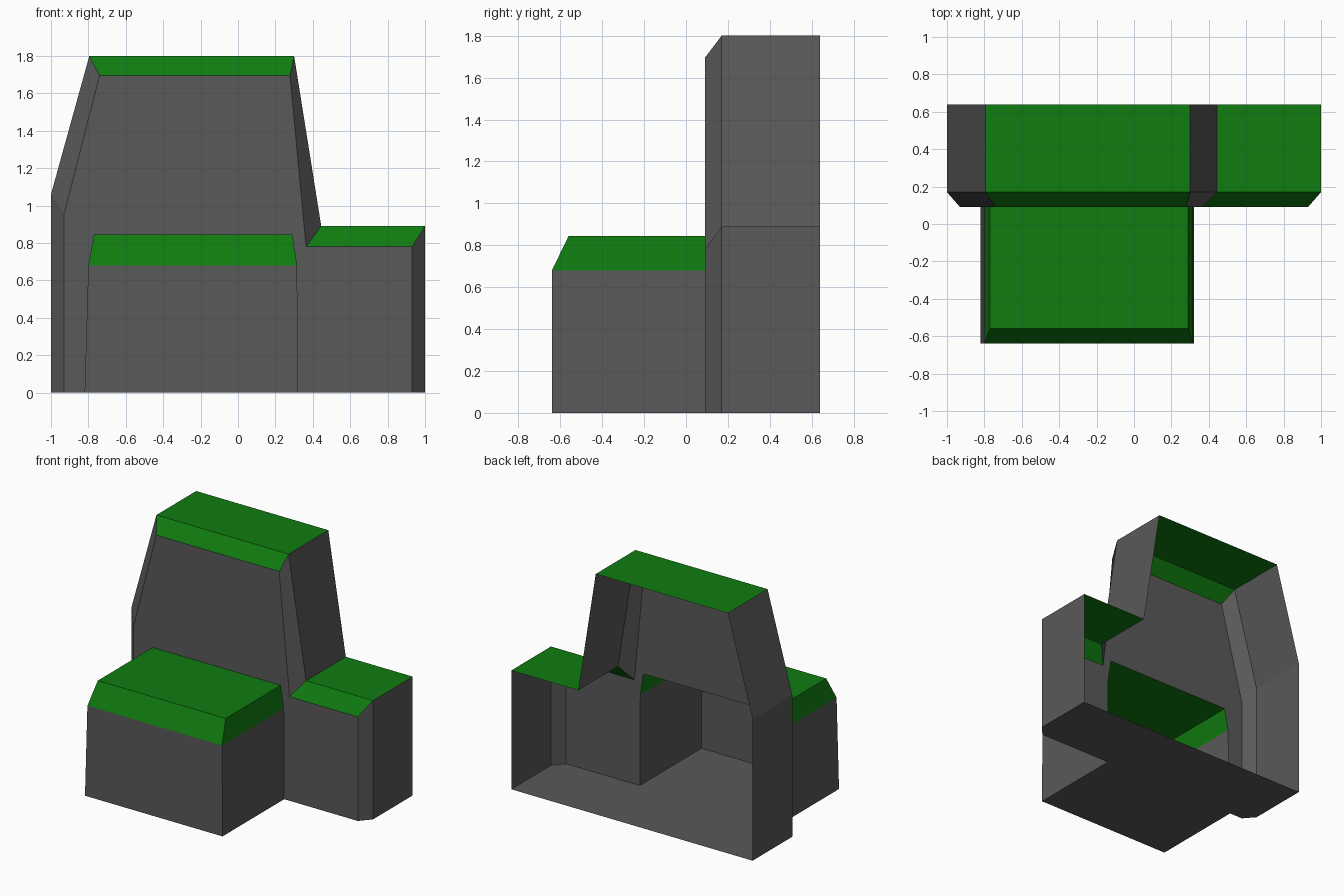
import bpy
import bmesh

if "Cube" in bpy.data.objects:
    bpy.data.objects.remove(bpy.data.objects["Cube"], do_unlink=True)


def make_material(name, color):
    mat = bpy.data.materials.new(name)
    mat.use_nodes = True
    mat.diffuse_color = color
    mat.node_tree.nodes["Principled BSDF"].inputs["Base Color"].default_value = color
    return mat


gray = make_material("dark gray", (0.1, 0.1, 0.1, 1))
green = make_material("deep green", (0.005, 0.2, 0.005, 1))


def ring(bm, points):
    return [bm.verts.new(p) for p in points]


def loft(bm, back, front):
    # open strip of quads joining two matching outlines
    for i in range(len(back) - 1):
        bm.faces.new((back[i], front[i], front[i + 1], back[i + 1]))


def finish(name, bm, is_green):
    bm.normal_update()
    for f in bm.faces:
        f.material_index = int(is_green(f))
    mesh = bpy.data.meshes.new(name)
    bm.to_mesh(mesh)
    bm.free()
    mesh.materials.append(gray)
    mesh.materials.append(green)
    obj = bpy.data.objects.new(name, mesh)
    bpy.context.collection.objects.link(obj)


# Outlines in x, z, running from the lower left over the top to the lower right
BACK, SHOULDER, WALL, NOSE = 0.64, 0.17, 0.09, -0.64
outer = [(-1, 0), (-1, 1.06), (-0.795, 1.8), (0.3, 1.8), (0.445, 0.89), (1, 0.89), (1, 0)]
inner = [(-0.93, 0), (-0.93, 0.955), (-0.74, 1.695), (0.278, 1.695),
         (0.364, 0.78), (0.93, 0.78), (0.93, 0)]
arch = [(-0.82, 0), (-0.80, 0.68), (-0.77, 0.845), (0.29, 0.845), (0.316, 0.68), (0.32, 0)]

# Tower and side ledge: shell open at the back, chamfered toward the front
bm = bmesh.new()
back = ring(bm, [(x, BACK, z) for x, z in outer])
mid = ring(bm, [(x, SHOULDER, z) for x, z in outer])
front = ring(bm, [(x, WALL, z) for x, z in inner])
opening = ring(bm, [(x, WALL, z) for x, z in arch])
loft(bm, back, mid)
loft(bm, mid, front)
# front wall, with the opening into the bay
bm.faces.new(list(reversed(front)) + opening)
# floor
bm.faces.new((back[0], back[-1], mid[-1], front[-1],
              opening[-1], opening[0], front[0], mid[0]))
finish("tower_shell", bm, lambda f: f.normal.z > 0.4)

# Front bay: hollow box with a green bevelled lid
bm = bmesh.new()
rear = ring(bm, [(x, WALL, z) for x, z in arch])
nose = ring(bm, [(x, NOSE if z < 0.8 else -0.56, z) for x, z in arch])
loft(bm, rear, nose)
bm.faces.new((nose[0], nose[5], nose[4], nose[1]))
bm.faces.new((nose[1], nose[4], nose[3], nose[2]))
bm.faces.new((rear[0], rear[5], nose[5], nose[0]))
finish("front_bay", bm, lambda f: f.calc_center_median().z > 0.7)
